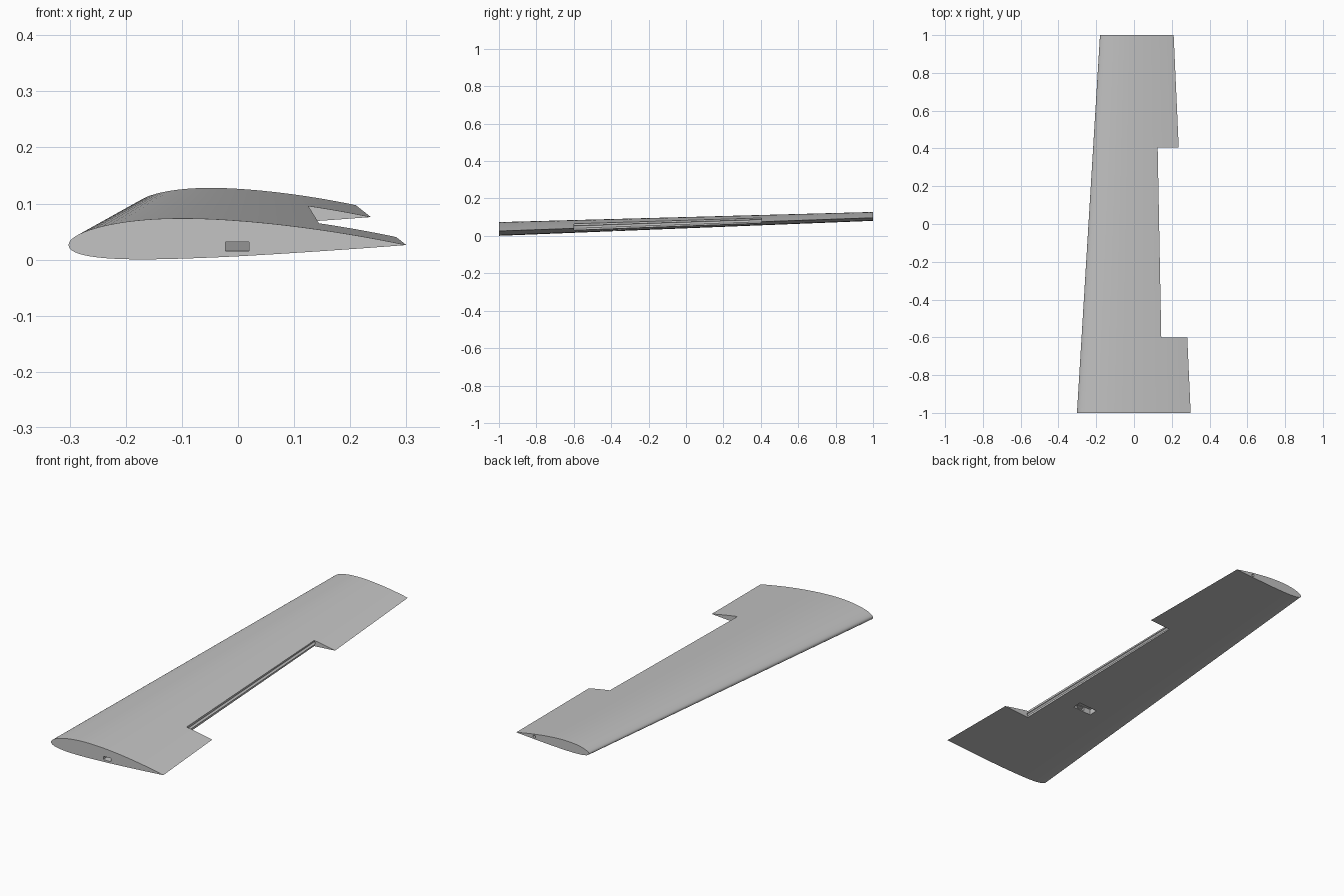
import bpy, bmesh, math
from mathutils import Vector

cube = bpy.data.objects.get("Cube")
if cube:
    bpy.data.objects.remove(cube, do_unlink=True)

grey = bpy.data.materials.new("plain_grey")
grey.use_nodes = True
grey.diffuse_color = (0.55, 0.55, 0.55, 1)
grey.node_tree.nodes["Principled BSDF"].inputs["Base Color"].default_value = (0.55, 0.55, 0.55, 1)

STEPS = 44


def camber(t):
    if t < 0.4:
        return 0.125 * (0.8 * t - t * t)
    return 0.0556 * (0.2 + 0.8 * t - t * t)


def thickness(t):
    return 0.6 * (0.2969 * math.sqrt(t) - 0.126 * t - 0.3516 * t**2
                  + 0.2843 * t**3 - 0.1036 * t**4)


def place(t, h, y):
    """Chord fraction and height to a point on the tapered, rising wing."""
    k = (y + 1) / 2
    chord = 0.602 + (0.39 - 0.602) * k
    lead = -0.302 + 0.122 * k
    return Vector((lead + chord * t, y, 0.026 + 0.071 * k + chord * h))


def loft(name, rings):
    """Closed solid through matching rings of points."""
    bm = bmesh.new()
    loops = [[bm.verts.new(p) for p in ring] for ring in rings]
    for a, b in zip(loops, loops[1:]):
        for i in range(len(a)):
            j = (i + 1) % len(a)
            bm.faces.new((a[i], a[j], b[j], b[i]))
    bm.faces.new(loops[0])
    bm.faces.new(loops[-1])
    bmesh.ops.recalc_face_normals(bm, faces=bm.faces)
    mesh = bpy.data.meshes.new(name)
    bm.to_mesh(mesh)
    bm.free()
    obj = bpy.data.objects.new(name, mesh)
    bpy.context.collection.objects.link(obj)
    mesh.materials.append(grey)
    return obj


def airfoil(y):
    ts = [(1 - math.cos(math.pi * i / STEPS)) / 2 for i in range(STEPS + 1)]
    upper = [place(t, camber(t) + thickness(t), y) for t in reversed(ts)]
    lower = [place(t, camber(t) - thickness(t), y) for t in ts[1:-1]]
    return upper + lower


def rect(x0, x1, z0, z1, y):
    return [Vector((x, y, z)) for x, z in ((x0, z0), (x1, z0), (x1, z1), (x0, z1))]


def circle(center, r, sides=16):
    return [center + Vector((r * math.cos(a), 0, r * math.sin(a)))
            for a in (math.tau * i / sides for i in range(sides))]


def cut(target, cutter):
    cutter.hide_render = True
    mod = target.modifiers.new("cut", "BOOLEAN")
    mod.operation = "DIFFERENCE"
    mod.solver = "EXACT"
    mod.object = cutter
    bpy.context.view_layer.objects.active = target
    bpy.ops.object.modifier_apply(modifier=mod.name)
    bpy.data.objects.remove(cutter, do_unlink=True)


# Tapered wing panel
wing = loft("wing_panel", [airfoil(-1), airfoil(1)])

# Control surface bay at the trailing edge
cut(wing, loft("bay_cutter", [rect(place(0.754, 0, y).x, 0.5, -0.2, 0.3, y)
                              for y in (-0.6, 0.405)]))

# Hinge rod bore, open as a groove along the bay wall
cut(wing, loft("rod_cutter", [circle(place(0.75, camber(0.75), y), 0.007)
                              for y in (-0.62, 1.02)]))

# Cable duct from the root and actuator pocket underneath
cut(wing, loft("duct_cutter", [rect(-0.022, 0.02, 0.015, 0.031, -1.02),
                               rect(-0.022, 0.02, 0.037, 0.053, -0.36)]))
cut(wing, loft("pocket_cutter", [rect(-0.06, 0.04, -0.05, 0.055, y)
                                 for y in (-0.39, -0.345)]))

# Smooth skin with crisp cut edges
bpy.ops.object.select_all(action="DESELECT")
wing.select_set(True)
bpy.context.view_layer.objects.active = wing
bpy.ops.object.shade_smooth_by_angle(angle=math.radians(30))
